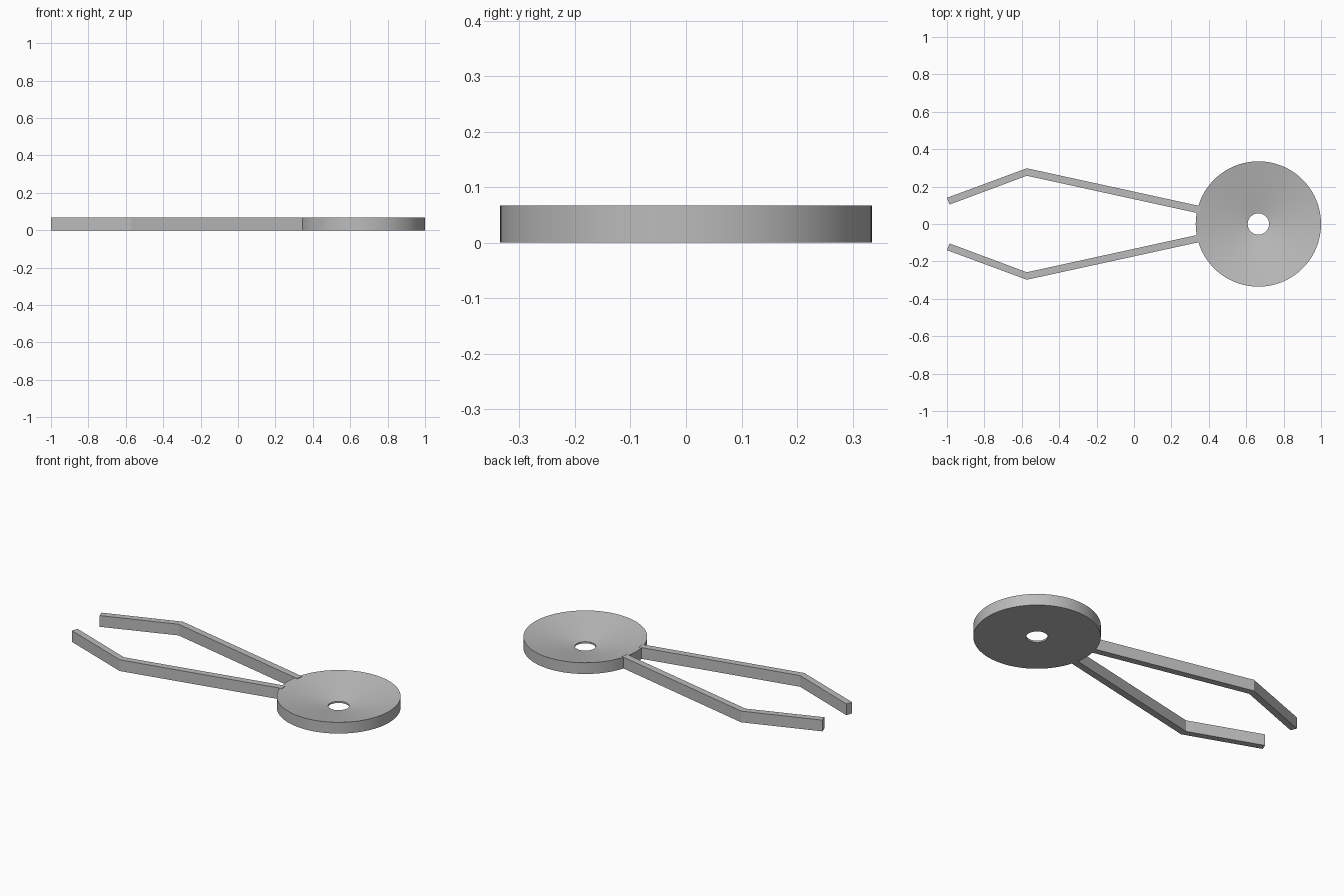
import bpy
import bmesh
import math

cube = bpy.data.objects.get("Cube")
if cube:
    bpy.data.objects.remove(cube)

HEIGHT = 0.067
DISC_X = 0.665
RADIUS = 0.335
HOLE = 0.057
SEGMENTS = 96

grey = bpy.data.materials.new("plain grey")
grey.use_nodes = True
colour = (0.5, 0.5, 0.5, 1)
grey.diffuse_color = colour
grey.node_tree.nodes["Principled BSDF"].inputs["Base Color"].default_value = colour


def add_object(name, bm):
    bmesh.ops.recalc_face_normals(bm, faces=bm.faces)
    mesh = bpy.data.meshes.new(name)
    bm.to_mesh(mesh)
    bm.free()
    mesh.materials.append(grey)
    obj = bpy.data.objects.new(name, mesh)
    bpy.context.collection.objects.link(obj)
    return obj


# Dished disc: a closed radial profile swept around the hole
profile = [(HOLE, 0), (RADIUS, 0), (RADIUS, HEIGHT), (HOLE, 0.01)]
bm = bmesh.new()
rings = []
for i in range(SEGMENTS):
    a = math.tau * i / SEGMENTS
    rings.append([bm.verts.new((r * math.cos(a), r * math.sin(a), z)) for r, z in profile])
for i, ring in enumerate(rings):
    following = rings[(i + 1) % SEGMENTS]
    for j in range(len(profile)):
        k = (j + 1) % len(profile)
        bm.faces.new((ring[j], following[j], following[k], ring[k]))
disc = add_object("dished_disc", bm)
disc.location.x = DISC_X
bpy.ops.object.select_all(action="DESELECT")
disc.select_set(True)
bpy.context.view_layer.objects.active = disc
bpy.ops.object.shade_smooth_by_angle(angle=math.radians(30))

# Bent arms: outer and inner edges of each bar, mirrored across y
outer = [(0.357, 0.095), (-0.573, 0.298), (-1.0, 0.14)]
inner = [(0.35, 0.056), (-0.573, 0.258), (-0.986, 0.104)]
for name, side in (("left_arm", 1), ("right_arm", -1)):
    bm = bmesh.new()
    columns = []
    for (ox, oy), (ix, iy) in zip(outer, inner):
        columns.append([bm.verts.new((x, y * side, z)) for x, y, z in (
            (ox, oy, 0), (ix, iy, 0), (ix, iy, HEIGHT), (ox, oy, HEIGHT))])
    for a, b in zip(columns, columns[1:]):
        for j in range(4):
            k = (j + 1) % 4
            bm.faces.new((a[j], a[k], b[k], b[j]))
    bm.faces.new(columns[0])
    bm.faces.new(columns[-1])
    add_object(name, bm)
